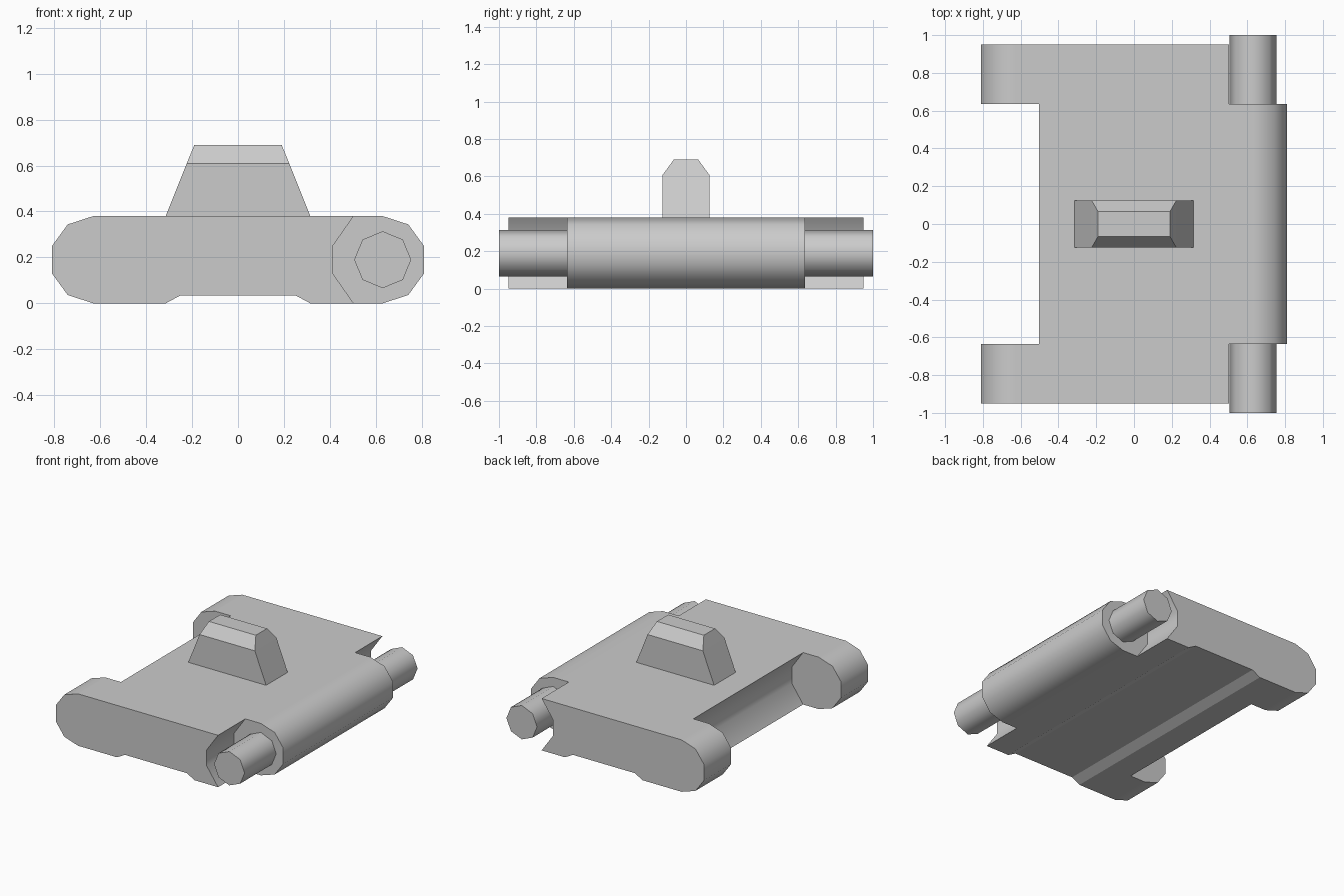
import bpy, bmesh
from math import radians, sin, cos

if "Cube" in bpy.data.objects:
    bpy.data.objects.remove(bpy.data.objects["Cube"])

PIVOT_X, PIVOT_Z, R = 0.63, 0.19, 0.19
LUG_Y, SIDE_Y = 0.635, 0.95


def prism(name, profile, y0, y1):
    """Extrude an (x, z) outline along y."""
    bm = bmesh.new()
    face = bm.faces.new([bm.verts.new((x, y0, z)) for x, z in profile])
    ext = bmesh.ops.extrude_face_region(bm, geom=[face])
    verts = [v for v in ext["geom"] if isinstance(v, bmesh.types.BMVert)]
    bmesh.ops.translate(bm, vec=(0, y1 - y0, 0), verts=verts)
    bmesh.ops.recalc_face_normals(bm, faces=bm.faces)
    return finish(bm, name)


def finish(bm, name):
    mesh = bpy.data.meshes.new(name)
    bm.to_mesh(mesh)
    bm.free()
    obj = bpy.data.objects.new(name, mesh)
    bpy.context.collection.objects.link(obj)
    return obj


def activate(obj):
    bpy.ops.object.select_all(action='DESELECT')
    obj.select_set(True)
    bpy.context.view_layer.objects.active = obj


def cut(obj, cutter):
    activate(obj)
    mod = obj.modifiers.new("cut", 'BOOLEAN')
    mod.operation, mod.solver, mod.object = 'DIFFERENCE', 'EXACT', cutter
    bpy.ops.object.modifier_apply(modifier=mod.name)
    bpy.data.objects.remove(cutter)


def smooth(obj):
    activate(obj)
    bpy.ops.object.shade_smooth_by_angle(angle=radians(50))


# Link plate: long outline with ten-sided round ends and a shallow bottom groove
end = [(PIVOT_X + R * cos(radians(a)), PIVOT_Z + R * sin(radians(a)))
       for a in range(-90, 91, 36)]
outline = end + [(-x, z) for x, z in reversed(end)]
outline += [(-0.315, 0), (-0.25, 0.035), (0.25, 0.035), (0.315, 0)]
plate = prism("link_plate", outline, -SIDE_Y, SIDE_Y)

# Hinge clearances: middle one on the left, two outer ones on the right
hollow = [(0.412, 0.131), (0.412, 0.249), (0.588, 0.5), (1, 0.5),
          (1, -0.12), (0.588, -0.12)]
cut(plate, prism("cutter", [(-x, z) for x, z in hollow], -LUG_Y, LUG_Y))
for s in (-1, 1):
    cut(plate, prism("cutter", hollow, s * LUG_Y, s * 1.2))

smooth(plate)
for e in plate.data.edges:  # keep the groove crisp
    if all(abs(plate.data.vertices[i].co.x) < 0.33 and
           plate.data.vertices[i].co.z < 0.05 for i in e.vertices):
        e.use_edge_sharp = True
weighted = plate.modifiers.new("weighted_normals", 'WEIGHTED_NORMAL')
weighted.keep_sharp = True

# Hinge pins: eight-sided stubs on both sides
ring = [(PIVOT_X + 0.124 * cos(radians(a)), PIVOT_Z + 0.124 * sin(radians(a)))
        for a in range(0, 360, 45)]
for s, side in ((-1, "front"), (1, "back")):
    smooth(prism(f"hinge_pin_{side}", ring, s * LUG_Y, s * 1.0))

# Guide tooth: tapered block with a chamfered ridge
bm = bmesh.new()
rings = [[bm.verts.new((sx * x, sy * y, z))
          for sx, sy in ((-1, -1), (1, -1), (1, 1), (-1, 1))]
         for x, y, z in ((0.315, 0.125, 0.38), (0.224, 0.125, 0.608), (0.19, 0.065, 0.69))]
for low, high in zip(rings, rings[1:]):
    for i in range(4):
        j = (i + 1) % 4
        bm.faces.new((low[i], low[j], high[j], high[i]))
bm.faces.new(rings[-1])
bmesh.ops.recalc_face_normals(bm, faces=bm.faces)
finish(bm, "guide_tooth")
